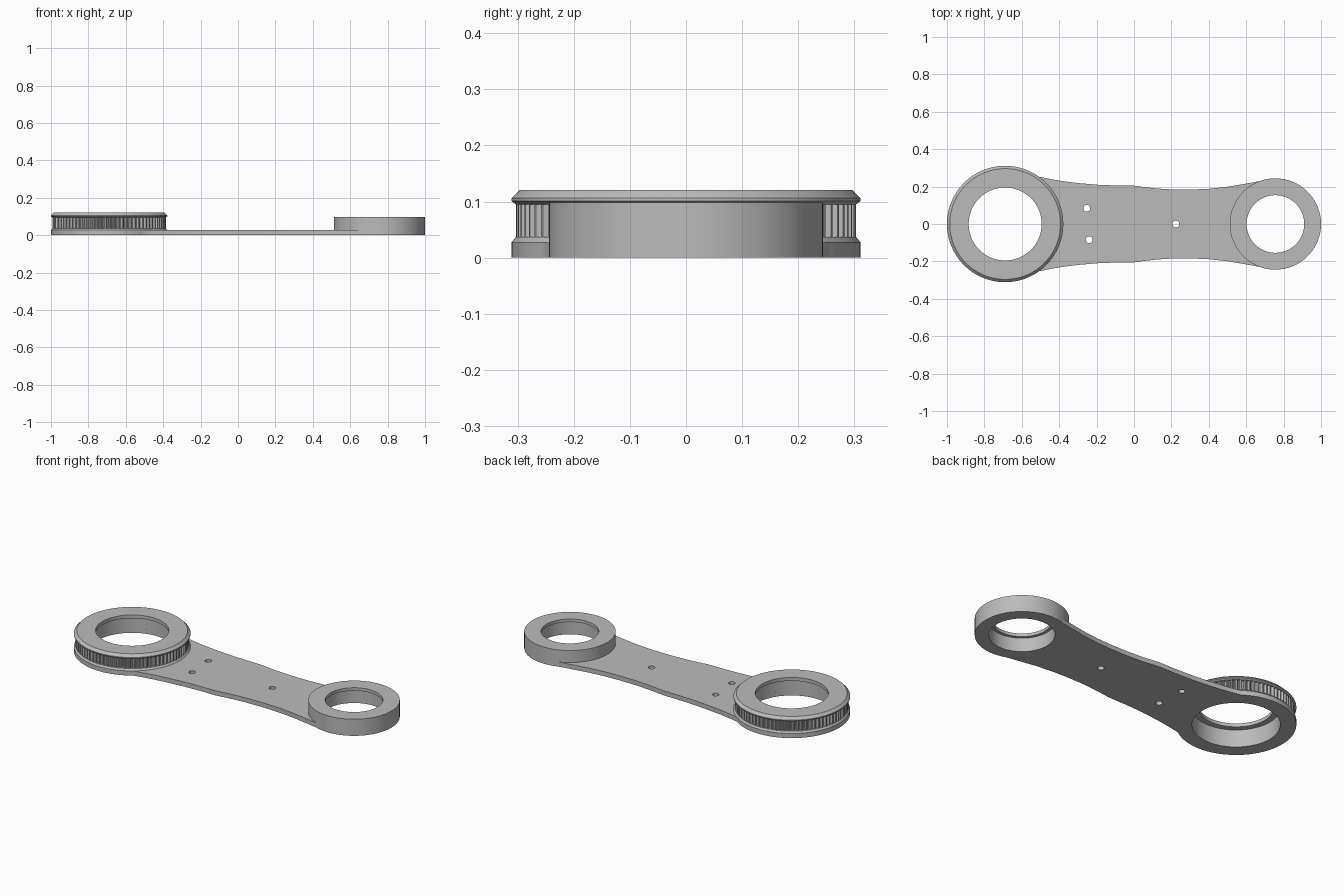
import bpy, bmesh, math
from math import cos, sin, pi, tau

cube = bpy.data.objects.get("Cube")
if cube:
    bpy.data.objects.remove(cube, do_unlink=True)

PULLEY_X, HUB_X = -0.689, 0.756
PULLEY_R, HUB_R = 0.311, 0.244
PULLEY_BORE, HUB_BORE = 0.228, 0.171
PLATE_Z = 0.027
TEETH = 80

grey = bpy.data.materials.new("plain_grey")
grey.use_nodes = True
grey.diffuse_color = (0.5, 0.5, 0.5, 1)
grey.node_tree.nodes["Principled BSDF"].inputs["Base Color"].default_value = (0.5, 0.5, 0.5, 1)


def finish(name, bm):
    bmesh.ops.recalc_face_normals(bm, faces=bm.faces)
    mesh = bpy.data.meshes.new(name)
    bm.to_mesh(mesh)
    bm.free()
    mesh.materials.append(grey)
    obj = bpy.data.objects.new(name, mesh)
    bpy.context.collection.objects.link(obj)
    return obj


def select(obj):
    bpy.ops.object.select_all(action='DESELECT')
    obj.select_set(True)
    bpy.context.view_layer.objects.active = obj


def ring(name, x, profile, segments):
    """Turn a closed (radius, height, tooth depth) profile about a vertical axis."""
    bm = bmesh.new()
    loops = []
    for r, z, depth in profile:
        loop = []
        for i in range(segments):
            rr = r - (depth if i % 4 >= 2 else 0)
            a = tau * i / segments
            loop.append(bm.verts.new((x + rr * cos(a), rr * sin(a), z)))
        loops.append(loop)
    for k, low in enumerate(loops):
        high = loops[(k + 1) % len(loops)]
        for i in range(segments):
            j = (i + 1) % segments
            bm.faces.new((low[i], low[j], high[j], high[i]))
    return finish(name, bm)


def prism(name, outline, z0, z1):
    """Extrude a flat outline between two heights."""
    bm = bmesh.new()
    face = bm.faces.new([bm.verts.new((x, y, z0)) for x, y in outline])
    top = bmesh.ops.extrude_face_region(bm, geom=[face])
    verts = [v for v in top["geom"] if isinstance(v, bmesh.types.BMVert)]
    bmesh.ops.translate(bm, verts=verts, vec=(0, 0, z1 - z0))
    return finish(name, bm)


def circle(x, y, r, n):
    return [(x + r * cos(tau * i / n), y + r * sin(tau * i / n)) for i in range(n)]


def combine(target, tool, operation):
    tool.hide_render = True
    mod = target.modifiers.new("combine", 'BOOLEAN')
    mod.object, mod.operation, mod.solver = tool, operation, 'EXACT'
    select(target)
    bpy.ops.object.modifier_apply(modifier=mod.name)
    bpy.data.objects.remove(tool, do_unlink=True)


# Waisted arm: upper edge mirrored to the lower edge
edge = [(-0.51, 0.253), (-0.45, 0.241), (-0.38, 0.229), (-0.3, 0.219), (-0.2, 0.21),
        (-0.1, 0.206), (0, 0.205), (0.06, 0.197), (0.12, 0.19), (0.2, 0.185), (0.3, 0.184),
        (0.4, 0.188), (0.5, 0.199), (0.6, 0.216), (0.68, 0.231)]
arm = prism("arm_plate", edge + [(x, -y) for x, y in reversed(edge)], 0, PLATE_Z)

# Round ends of the arm: pulley base disc and tall hub
combine(arm, prism("pulley_base", circle(PULLEY_X, 0, PULLEY_R, 160), 0, PLATE_Z), 'UNION')
combine(arm, prism("hub", circle(HUB_X, 0, HUB_R, 128), 0, 0.098), 'UNION')

# Bores: wide seats from below, narrower hub opening at the top lip
combine(arm, prism("pulley_bore", circle(PULLEY_X, 0, PULLEY_BORE, 160), -0.1, 0.2), 'DIFFERENCE')
combine(arm, prism("hub_seat", circle(HUB_X, 0, HUB_BORE, 128), -0.1, 0.08), 'DIFFERENCE')
combine(arm, prism("hub_opening", circle(HUB_X, 0, 0.154, 128), -0.1, 0.2), 'DIFFERENCE')

# Three small screw holes
for x, y in ((-0.252, 0.084), (-0.24, -0.084), (0.224, 0)):
    combine(arm, prism("screw_hole", circle(x, y, 0.018, 32), -0.1, 0.2), 'DIFFERENCE')

# Toothed pulley with bevelled flanges and a thin inner lip at the top
pulley = ring("toothed_pulley", PULLEY_X, [
    (PULLEY_BORE, PLATE_Z, 0), (PULLEY_R, PLATE_Z, 0),
    (0.303, 0.037, 0), (0.303, 0.037, 0.014), (0.303, 0.095, 0.014), (0.303, 0.095, 0),
    (PULLEY_R, 0.101, 0), (PULLEY_R, 0.106, 0), (0.296, 0.121, 0),
    (0.195, 0.121, 0), (0.195, 0.101, 0), (PULLEY_BORE, 0.101, 0)], TEETH * 4)
bm = bmesh.new()
bm.from_mesh(pulley.data)
bmesh.ops.remove_doubles(bm, verts=bm.verts, dist=0.00001)
bm.to_mesh(pulley.data)
bm.free()

for obj in (arm, pulley):
    select(obj)
    bpy.ops.object.shade_smooth_by_angle(angle=math.radians(25))
